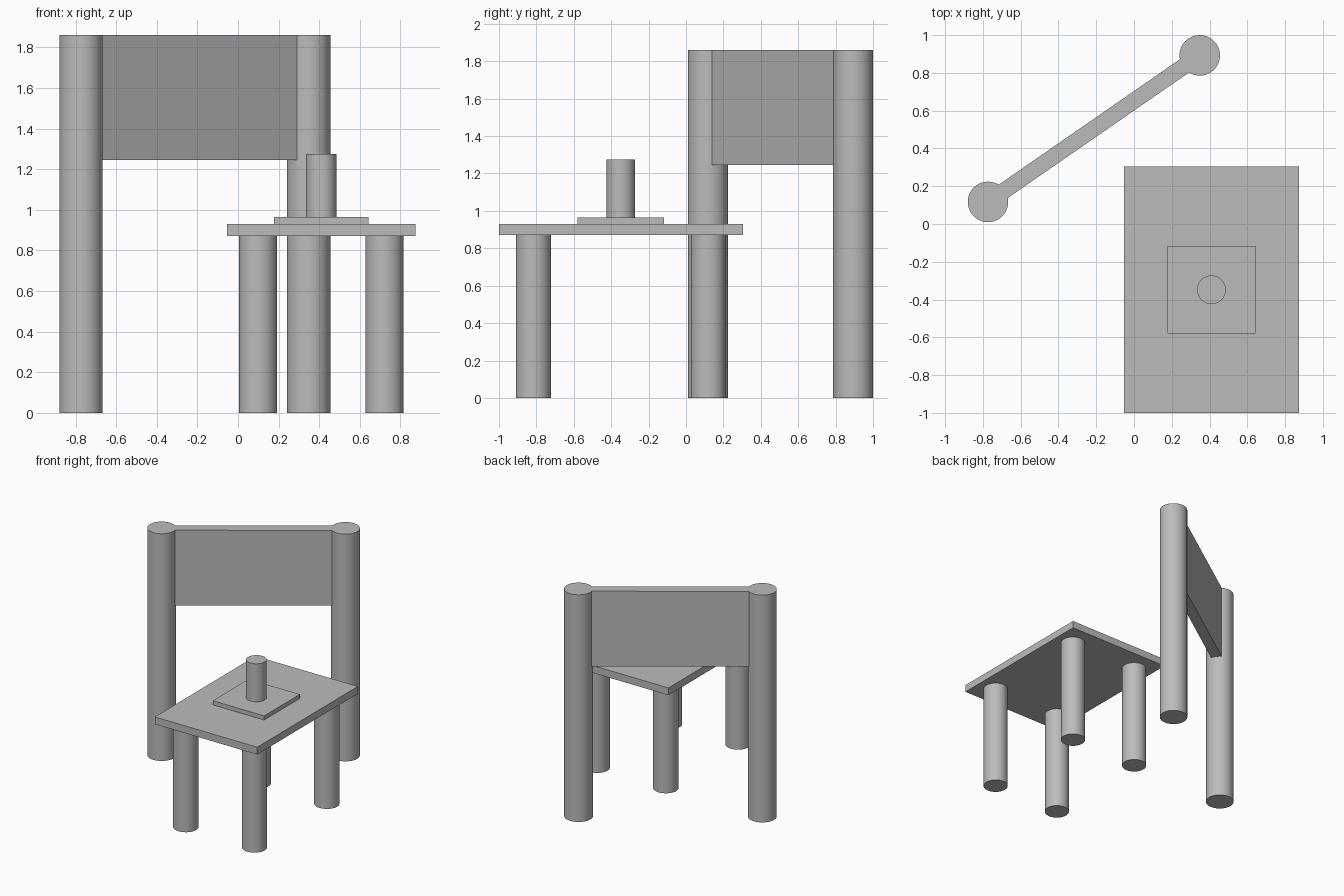
import bpy
import math
from mathutils import Vector

cube = bpy.data.objects.get("Cube")
if cube:
    bpy.data.objects.remove(cube, do_unlink=True)

grey = bpy.data.materials.new("plain grey")
grey.use_nodes = True
colour = (0.5, 0.5, 0.5, 1)
grey.diffuse_color = colour
grey.node_tree.nodes["Principled BSDF"].inputs["Base Color"].default_value = colour


def finish(name):
    obj = bpy.context.object
    obj.name = name
    obj.data.materials.append(grey)
    return obj


def box(name, centre, size, bottom, top, angle=0):
    bpy.ops.mesh.primitive_cube_add(
        size=1, location=(centre[0], centre[1], (bottom + top) / 2), rotation=(0, 0, angle))
    obj = finish(name)
    obj.scale = (size[0], size[1], top - bottom)
    bpy.ops.object.transform_apply(location=False, rotation=False, scale=True)
    return obj


def cylinder(name, centre, radius, bottom, top):
    bpy.ops.mesh.primitive_cylinder_add(
        vertices=64, radius=radius, depth=top - bottom,
        location=(centre[0], centre[1], (bottom + top) / 2))
    obj = finish(name)
    bpy.ops.object.shade_smooth_by_angle(angle=math.radians(40))
    return obj


# Table: top, four legs, and the plate and peg on it
table = Vector((0.41, -0.348))
table_bottom, table_top, plate_top = 0.87, 0.93, 0.964
box("table_top", table, (0.927, 1.303), table_bottom, table_top)
for side, sx in (("right", -1), ("left", 1)):
    for end, sy in (("front", -1), ("back", 1)):
        cylinder(f"{end}_{side}_leg", table + Vector((sx * 0.311, sy * 0.468)),
                 0.094, 0, table_bottom)
box("raised_plate", table, (0.465, 0.463), table_top, plate_top)
cylinder("peg", table, 0.076, plate_top, 1.275)

# Sign: two tall posts with a panel between them
height = 1.86
post_a, post_b = Vector((-0.773, 0.117)), Vector((0.348, 0.893))
cylinder("right_post", post_a, 0.107, 0, height)
cylinder("left_post", post_b, 0.107, 0, height)
span = post_b - post_a
box("sign_panel", (post_a + post_b) / 2, (span.length - 0.18, 0.085),
    1.245, height, math.atan2(span.y, span.x))
